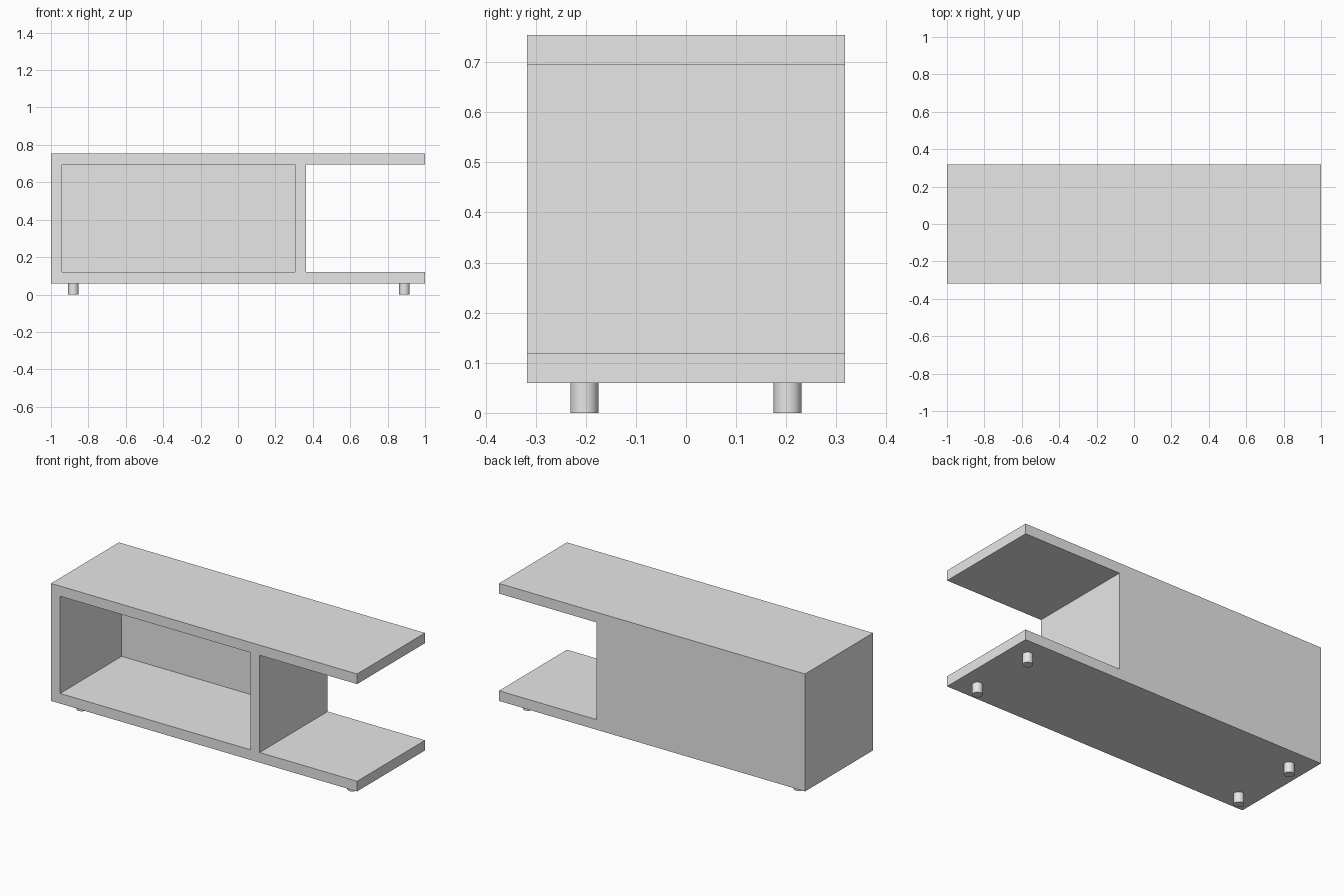
import bpy
import bmesh
from mathutils import Matrix, Vector

default = bpy.data.objects.get("Cube")
if default:
    bpy.data.objects.remove(default, do_unlink=True)

# Single flat colour
grey = bpy.data.materials.new("light grey")
grey.use_nodes = True
colour = (0.8, 0.8, 0.8, 1)
grey.diffuse_color = colour
grey.node_tree.nodes["Principled BSDF"].inputs["Base Color"].default_value = colour

# Main measurements
DEPTH = 0.317
BOTTOM, TOP = 0.06, 0.754
BOARD = 0.06
DIVIDER_LEFT, DIVIDER_RIGHT = 0.304, 0.364


def finish(name, bm):
    mesh = bpy.data.meshes.new(name)
    bm.to_mesh(mesh)
    bm.free()
    mesh.materials.append(grey)
    obj = bpy.data.objects.new(name, mesh)
    bpy.context.collection.objects.link(obj)
    return obj


def box(name, low, high):
    low, high = Vector(low), Vector(high)
    bm = bmesh.new()
    matrix = Matrix.Translation((low + high) / 2) @ Matrix.Diagonal((*(high - low), 1))
    bmesh.ops.create_cube(bm, size=1, matrix=matrix)
    return finish(name, bm)


def cut(target, cutter):
    cutter.hide_render = True
    mod = target.modifiers.new("cut", "BOOLEAN")
    mod.operation = "DIFFERENCE"
    mod.solver = "EXACT"
    mod.object = cutter
    bpy.context.view_layer.objects.active = target
    bpy.ops.object.modifier_apply(modifier=mod.name)
    bpy.data.objects.remove(cutter, do_unlink=True)


# Cabinet: one block with a front compartment and an open end bay
cabinet = box("cabinet", (-1, -DEPTH, BOTTOM), (1, DEPTH, TOP))
floor, ceiling = BOTTOM + BOARD, TOP - BOARD
cut(cabinet, box("compartment_cutter", (-1 + BOARD, -1, floor),
                 (DIVIDER_LEFT, DEPTH - BOARD, ceiling)))
cut(cabinet, box("bay_cutter", (DIVIDER_RIGHT, -1, floor), (2, 1, ceiling)))

# Four short round feet
for side, x in (("right", -0.88), ("left", 0.89)):
    for end, y in (("front", -0.203), ("back", 0.203)):
        bm = bmesh.new()
        bmesh.ops.create_cone(bm, cap_ends=True, segments=32, radius1=0.028,
                              radius2=0.028, depth=BOTTOM,
                              matrix=Matrix.Translation((x, y, BOTTOM / 2)))
        for face in bm.faces:
            face.smooth = abs(face.normal.z) < 0.5
        for edge in bm.edges:
            edge.smooth = all(f.smooth for f in edge.link_faces)
        finish(f"{end}_{side}_foot", bm)
